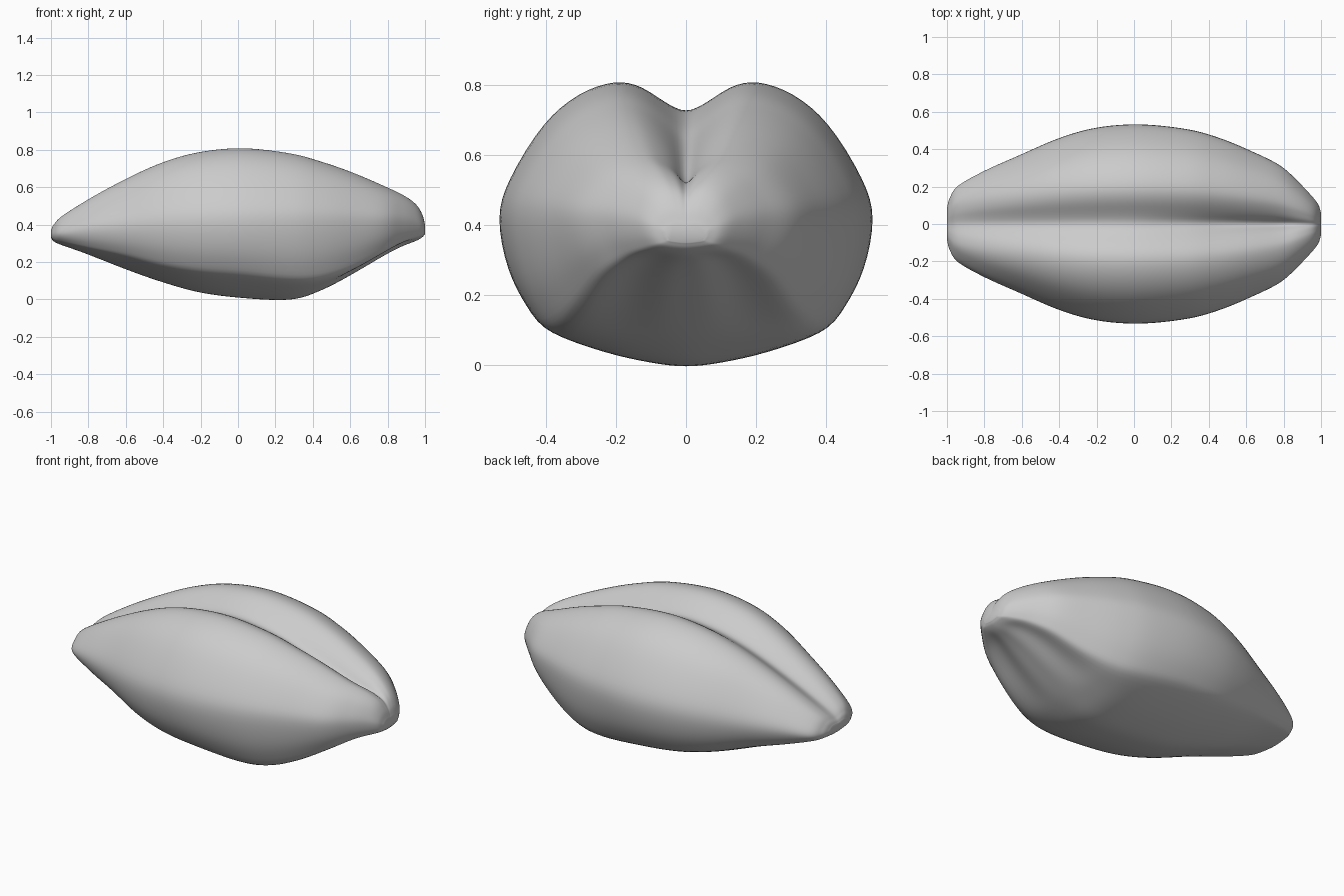
import bpy, bmesh
from mathutils import Vector

cube = bpy.data.objects.get("Cube")
if cube:
    bpy.data.objects.remove(cube, do_unlink=True)

# Stations along the seed: x, half width, lobe top, groove depth, widest height, bottom corner, keel
STATIONS = [
    (-1, .085, .37, .003, .35, .335, .33),
    (-.985, .14, .4, .01, .35, .32, .31),
    (-.94, .205, .445, .02, .355, .305, .29),
    (-.8, .285, .535, .04, .375, .27, .24),
    (-.6, .375, .645, .06, .39, .225, .16),
    (-.4, .462, .735, .075, .405, .17, .09),
    (-.2, .518, .79, .082, .415, .135, .035),
    (.03, .536, .81, .085, .42, .115, .006),
    (.28, .51, .782, .1, .42, .09, -.003),
    (.45, .465, .737, .11, .42, .1, .05),
    (.62, .395, .677, .105, .42, .16, .14),
    (.78, .315, .607, .085, .42, .25, .235),
    (.88, .225, .56, .045, .42, .305, .285),
    (.95, .15, .51, .02, .41, .33, .312),
    (.985, .105, .455, .008, .395, .342, .332),
    (1, .06, .4, .002, .38, .355, .35),
]


def spline(points, steps):
    """Smooth curve through points of any dimension."""
    pts = [Vector(p) for p in points]
    pts = [2 * pts[0] - pts[1]] + pts + [2 * pts[-1] - pts[-2]]
    out = []
    for a, b, c, d in zip(pts, pts[1:], pts[2:], pts[3:]):
        for i in range(steps):
            t = i / steps
            out.append(b + (c - a) * (t / 2)
                       + (a * 2 - b * 5 + c * 4 - d) * (t * t / 2)
                       + (b * 3 - a - c * 3 + d) * (t ** 3 / 2))
    return out + [pts[-2]]


def section(station):
    """Closed two-lobed outline with a groove above and a keel below."""
    x, w, top, depth, mid, corner, keel = station
    steep = .3 + .25 * max(0, min(1, x))
    lobe = w * (.38 + .12 * min(0, x) ** 2)      # lobes spread at the blunt end
    full = .05 * x * x                           # shoulders fill out at the ends
    dent = .02 * max(0, 1 - ((x - .72) / .24) ** 2)  # furrows beside the keel
    rise, drop = top - mid, mid - corner
    half = [(0, top - depth), (.29 * lobe, top - depth * (1 - steep)),
            (.63 * lobe, top - depth * .17), (lobe, top),
            (.5 * lobe + .38 * w, mid + (.91 + full / 2) * rise),
            (.76 * w, mid + (.69 + full) * rise),
            (.94 * w, mid + (.29 + full) * rise), (w, mid),
            (.95 * w, mid - .48 * drop), (.85 * w, mid - .82 * drop),
            (.75 * w, corner), (.45 * w, keel + .42 * (corner - keel) + dent),
            (.2 * w, keel + .12 * (corner - keel)), (0, keel)]
    # Mirror the whole ring so the seams at groove and keel stay smooth
    ring = half + [(-y, z) for y, z in half[-2:0:-1]]
    n = len(ring)
    loop = spline([ring[-1]] + ring + ring[:2], 4)[4:4 + n * 4]
    return [(x, p.x, p.y) for p in loop]


# Seed body
bm = bmesh.new()
rings = [[bm.verts.new(co) for co in section(s)] for s in spline(STATIONS, 6)]
for a, b in zip(rings, rings[1:]):
    for i in range(len(a)):
        j = (i + 1) % len(a)
        bm.faces.new((a[i], a[j], b[j], b[i]))
bm.faces.new(rings[0])
bm.faces.new(rings[-1])
bmesh.ops.recalc_face_normals(bm, faces=bm.faces)

# Soften the skin between the two end rings
skin = [v for ring in rings[1:-1] for v in ring]
for _ in range(5):
    bmesh.ops.smooth_vert(bm, verts=skin, factor=.5,
                          use_axis_x=False, use_axis_y=True, use_axis_z=True)

mesh = bpy.data.meshes.new("seed_body")
bm.to_mesh(mesh)
bm.free()
seed = bpy.data.objects.new("seed_body", mesh)
bpy.context.collection.objects.link(seed)

# Plain grey surface
grey = bpy.data.materials.new("light_grey")
grey.use_nodes = True
colour = (.6, .6, .6, 1)
grey.diffuse_color = colour
grey.node_tree.nodes["Principled BSDF"].inputs["Base Color"].default_value = colour
mesh.materials.append(grey)

bpy.context.view_layer.objects.active = seed
seed.select_set(True)
bpy.ops.object.shade_smooth_by_angle(angle=1.2)
